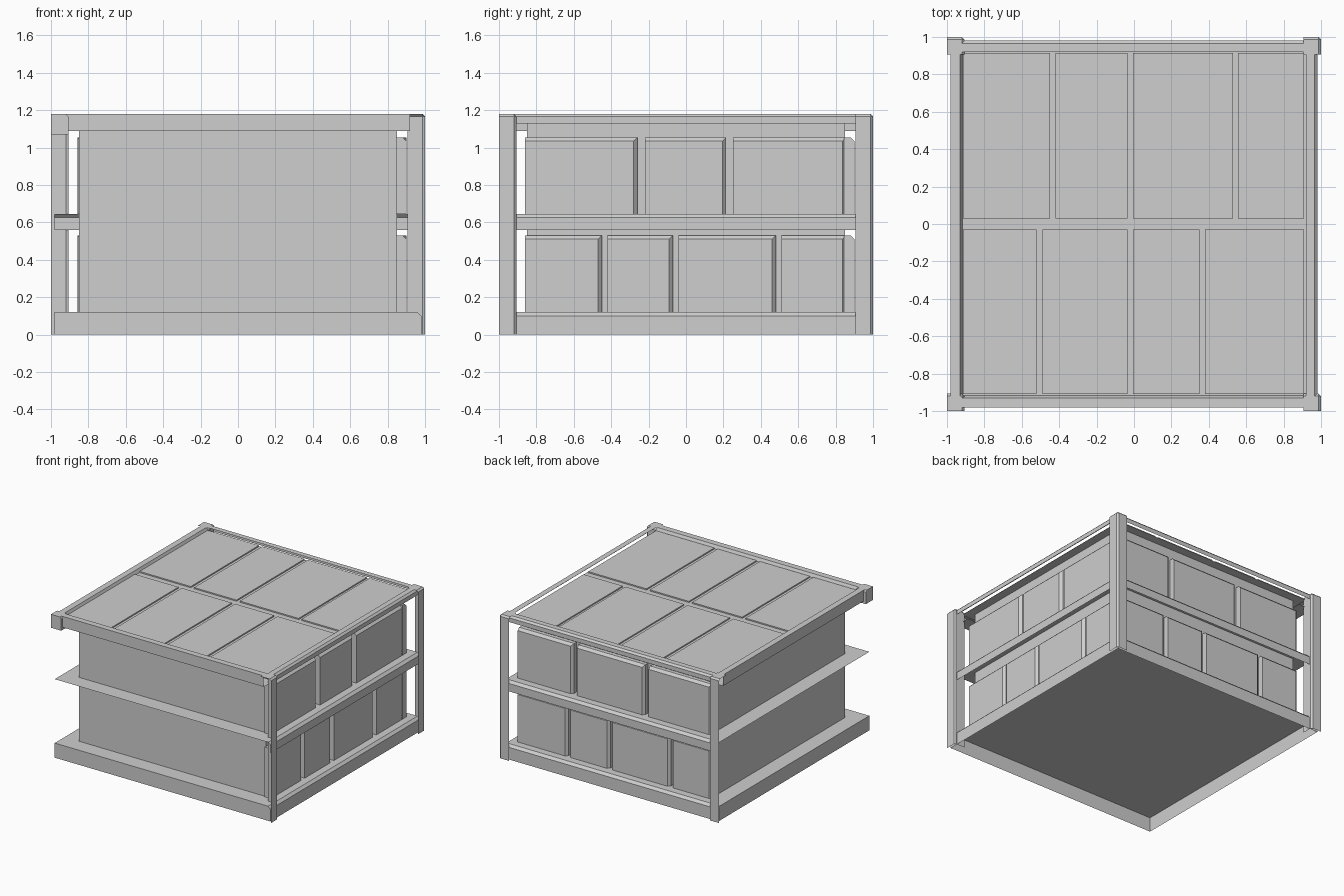
import bpy, bmesh, math
from mathutils import Matrix

if "Cube" in bpy.data.objects:
    bpy.data.objects.remove(bpy.data.objects["Cube"])

mat = bpy.data.materials.new("plain_grey")
mat.diffuse_color = (0.62, 0.62, 0.62, 1)
mat.use_nodes = True
mat.node_tree.nodes["Principled BSDF"].inputs["Base Color"].default_value = mat.diffuse_color


def finish(name, bm, turns=0):
    """Turn by quarter steps about z, then store as an object."""
    bm.transform(Matrix.Rotation(turns * math.pi / 2, 4, 'Z'))
    me = bpy.data.meshes.new(name)
    bm.to_mesh(me)
    bm.free()
    me.materials.append(mat)
    ob = bpy.data.objects.new(name, me)
    bpy.context.collection.objects.link(ob)
    return ob


def box_bm(x0, x1, y0, y1, z0, z1):
    bm = bmesh.new()
    bmesh.ops.create_cube(bm, size=1)
    for v in bm.verts:
        v.co.x = x1 if v.co.x > 0 else x0
        v.co.y = y1 if v.co.y > 0 else y0
        v.co.z = z1 if v.co.z > 0 else z0
    bm.normal_update()
    return bm


def open_sides(bm, *dirs):
    """Remove the faces that look along the given axis directions."""
    bm.normal_update()
    gone = [f for f in bm.faces if any(s * f.normal["xyz".index(a)] > 0.99 for s, a in dirs)]
    bmesh.ops.delete(bm, geom=gone, context='FACES')


def chamfer(bm, size, *pairs):
    """Chamfer the edges shared by faces along each pair of directions."""
    def looks(f, axis):
        return f.normal["xyz".index(axis)] > 0.99
    edges = [e for e in bm.edges for a, b in pairs
             if any(looks(f, a) for f in e.link_faces) and any(looks(f, b) for f in e.link_faces)]
    bmesh.ops.bevel(bm, geom=edges, offset=size, segments=1, affect='EDGES')


def strip(name, profile, y0, y1, turns=0):
    """Open (x, z) profile drawn out along y."""
    bm = bmesh.new()
    a = [bm.verts.new((x, y0, z)) for x, z in profile]
    b = [bm.verts.new((x, y1, z)) for x, z in profile]
    for i in range(len(profile) - 1):
        bm.faces.new((a[i], b[i], b[i + 1], a[i + 1]))
    return finish(name, bm, turns)


def sheet(name, x0, x1, y0, y1, z):
    bm = bmesh.new()
    bm.faces.new([bm.verts.new(p) for p in
                  ((x0, y0, z), (x1, y0, z), (x1, y1, z), (x0, y1, z))])
    return finish(name, bm)


# Base: a shell open underneath, chamfered on the two panelled sides
bm = box_bm(-0.98, 0.98, -0.98, 0.98, 0, 0.12)
chamfer(bm, 0.02, "xz", "yz")
open_sides(bm, (-1, "z"))
finish("base_shell", bm)

# Core walls, middle floor
bm = box_bm(-0.85, 0.85, -0.85, 0.85, 0.12, 1.15)
open_sides(bm, (1, "z"), (-1, "z"))
finish("core_walls", bm)
sheet("floor_sheet", -0.98, 0.96, -0.98, 0.96, 0.645)

# Middle beams and upper rails on the right (0) and back (1)
for t, side in enumerate(("right", "back")):
    strip(side + "_beam", [(0.96, 0.645), (0.98, 0.625), (0.98, 0.56)], -0.98, 0.98, t)
    strip(side + "_rail", [(0.92, 1.18), (0.965, 1.18), (0.98, 1.165), (0.98, 1.13)],
          -0.97, 0.97, t)

# Wall panels: (start, end) along each side, walking round the building
lower = [(-0.86, -0.45), (-0.42, -0.07), (-0.04, 0.48), (0.51, 0.857)]
upper = [(-0.86, -0.26), (-0.22, 0.215), (0.25, 0.857)]
for t, side in enumerate(("right", "back")):
    for level, spans, z0, z1 in (("lower", lower, 0.12, 0.53), ("upper", upper, 0.645, 1.055)):
        if t and level == "upper":
            spans = [(-0.86, -0.40), (-0.36, 0.25), (0.29, 0.857)]
        for i, (a, b) in enumerate(spans):
            if t and i == 0:
                a = -0.9  # fills the shared corner
            bm = box_bm(0.845, 0.9, a, b, z0, z1)
            chamfer(bm, 0.02, "xz", "xy")
            open_sides(bm, (-1, "x"), (-1, "z"))
            finish(f"{side}_{level}_panel_{i + 1}", bm, t)

# Front and left roof edges, chamfered on the inside
edge_profile = [(-0.85, 1.09), (-0.98, 1.09), (-0.98, 1.18), (-0.93, 1.18), (-0.915, 1.15)]
strip("left_roof_edge", edge_profile, -0.96, 0.92)
strip("front_roof_edge", edge_profile, -0.92, 0.96, 1)

# Roof sheet with two rows of shallow plates
sheet("roof_sheet", -0.92, 0.92, -0.92, 0.92, 1.152)
rows = [((0.03, 0.915), [-0.915, -0.45, -0.42, -0.035, -0.005, 0.53, 0.555, 0.91]),
        ((-0.91, -0.03), [-0.915, -0.52, -0.49, -0.035, -0.005, 0.35, 0.38, 0.91])]
for r, ((y0, y1), xs) in enumerate(rows):
    for i in range(0, 8, 2):
        bm = box_bm(xs[i], xs[i + 1], y0, y1, 1.152, 1.162)
        open_sides(bm, (-1, "z"))
        finish(f"roof_plate_{r + 1}_{i // 2 + 1}", bm)

# Three corner posts: angle shells with a chamfered arris and top
for corner, x, y in (("front_right", 0.907, -1), ("back_right", 0.907, 0.907),
                     ("back_left", -1, 0.907)):
    bm = box_bm(x, x + 0.093, y, y + 0.093, 0, 1.18)
    chamfer(bm, 0.013, "xy", "xz", "yz")
    open_sides(bm, (-1, "x"), (-1, "y"), (-1, "z"))
    finish(corner + "_post", bm)

# The last corner has only a block under the roof
bm = box_bm(-1, -0.907, -1, -0.907, 1.07, 1.18)
chamfer(bm, 0.013, "xy", "xz", "yz")
finish("front_left_block", bm)
